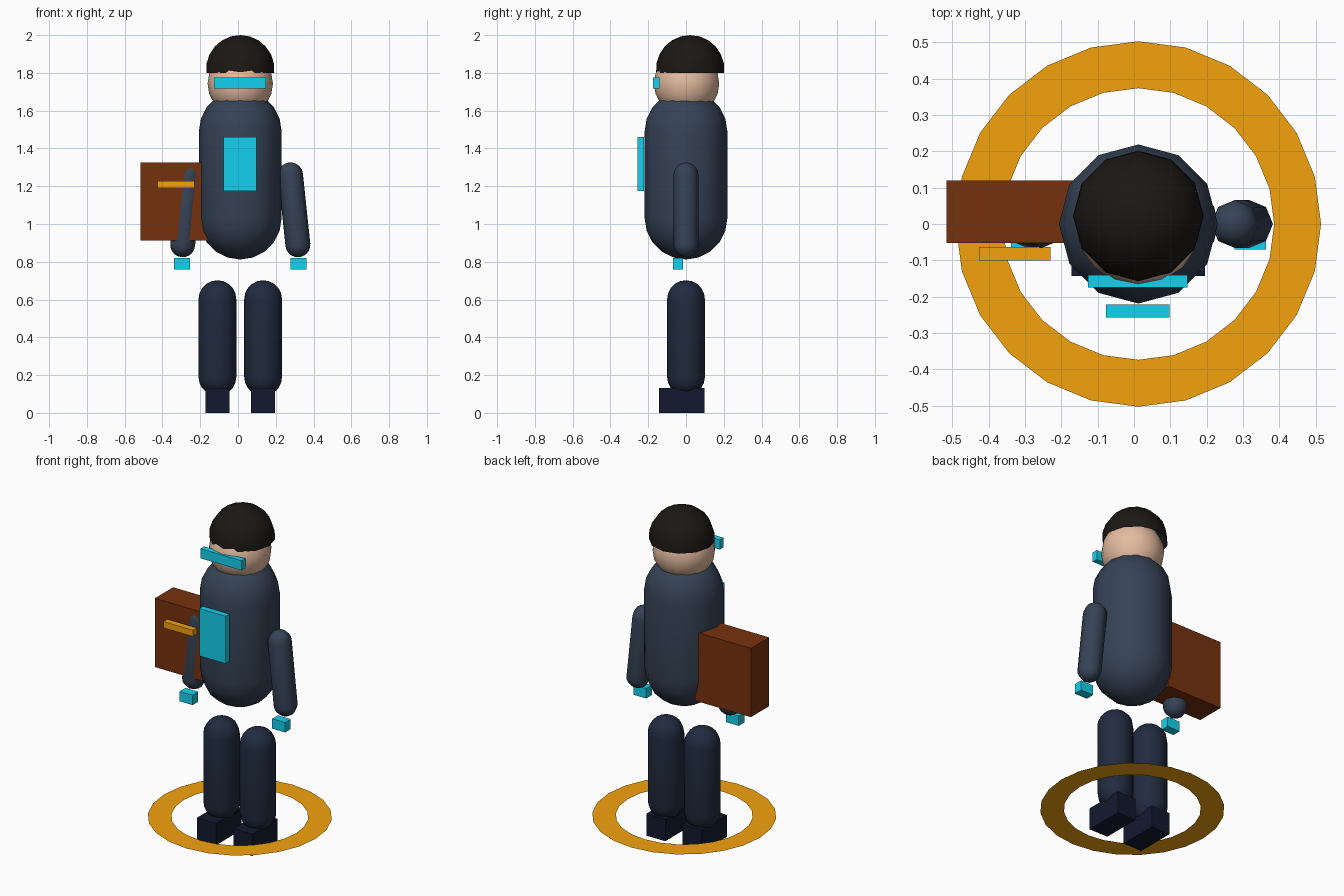
import bpy, bmesh, math
from mathutils import Vector

if "Cube" in bpy.data.objects:
    bpy.data.objects.remove(bpy.data.objects["Cube"])

CX = 0.012  # symmetry plane of the figure


def material(name, rgb):
    m = bpy.data.materials.new(name)
    m.diffuse_color = (*rgb, 1)
    m.use_nodes = True
    m.node_tree.nodes["Principled BSDF"].inputs["Base Color"].default_value = m.diffuse_color
    return m


SUIT = material("suit", (0.036, 0.055, 0.092))
TROUSER = material("trouser", (0.014, 0.024, 0.048))
SHOE = material("shoe", (0.006, 0.01, 0.028))
SKIN = material("skin", (0.78, 0.5, 0.35))
HAIR = material("hair", (0.011, 0.009, 0.007))
CYAN = material("cyan", (0.008, 0.64, 0.86))
LEATHER = material("leather", (0.18, 0.031, 0.004))
GOLD = material("gold", (0.9, 0.36, 0.004))


def finish(name, bm, mat, smooth=False):
    bmesh.ops.recalc_face_normals(bm, faces=bm.faces)
    me = bpy.data.meshes.new(name)
    bm.to_mesh(me)
    bm.free()
    ob = bpy.data.objects.new(name, me)
    bpy.context.collection.objects.link(ob)
    me.materials.append(mat)
    if smooth:
        bpy.ops.object.select_all(action='DESELECT')
        ob.select_set(True)
        bpy.context.view_layer.objects.active = ob
        bpy.ops.object.shade_smooth_by_angle(angle=math.radians(50))
    return ob


def box(name, x, y, z, mat):
    """Box from (min, max) pairs."""
    bm = bmesh.new()
    bmesh.ops.create_cube(bm, size=1)
    for v in bm.verts:
        v.co = [(a + b) / 2 + c * (b - a) for (a, b), c in zip((x, y, z), v.co)]
    return finish(name, bm, mat)


def lathe(name, profile, segs, mat, origin=(0, 0, 0), axis=(0, 0, 1)):
    """Revolve (radius, height) points; zero radius makes a pole."""
    bm = bmesh.new()
    rot = Vector((0, 0, 1)).rotation_difference(Vector(axis))
    rings = []
    for r, h in profile:
        n = segs if r > 1e-5 else 1
        rings.append([bm.verts.new(Vector(origin) + rot @ Vector(
            (r * math.cos(math.tau * i / segs), r * math.sin(math.tau * i / segs), h)))
            for i in range(n)])
    for a, b in zip(rings, rings[1:]):
        for i in range(segs):
            j = (i + 1) % segs
            quad = [a[i % len(a)], a[j % len(a)], b[j % len(b)], b[i % len(b)]]
            bm.faces.new(list(dict.fromkeys(quad)))
    return finish(name, bm, mat, True)


def arc(r, h, a0, a1, n):
    angles = [math.radians(a0 + (a1 - a0) * k / n) for k in range(n + 1)]
    return [(r * math.cos(a), h + r * math.sin(a)) for a in angles]


def capsule(name, p0, p1, r, segs, mat):
    d = Vector(p1) - Vector(p0)
    profile = arc(r, 0, -90, 0, 5) + arc(r, d.length, 0, 90, 5)
    return lathe(name, profile, segs, mat, p0, d)


# Torso, head and open hair cap
capsule("torso", (CX, 0, 1.031), (CX, 0, 1.49), 0.219, 12, SUIT)
lathe("head", arc(0.173, 0, -90, 90, 10), 16, SKIN, (CX, 0.003, 1.743))
lathe("hair", arc(0.181, 0, -6, 90, 6), 12, HAIR, (CX, 0.022, 1.819))

# Visor and chest panel
box("visor", (-0.127, 0.147), (-0.175, -0.14), (1.717, 1.775), CYAN)
box("chest_panel", (-0.077, 0.098), (-0.258, -0.222), (1.175, 1.46), CYAN)

# Paired limbs
for s, side in ((-1, "right"), (1, "left")):
    x = CX + s * 0.121
    capsule(side + "_leg", (x, 0, 0.19), (x, 0, 0.602), 0.1, 12, TROUSER)
    box(side + "_shoe", (x - 0.063, x + 0.063), (-0.143, 0.097), (0, 0.132), SHOE)
    capsule(side + "_arm", (CX + s * 0.305, 0, 0.89), (CX + s * 0.266, 0, 1.26),
            0.066, 8, SUIT)
    x = CX + s * 0.308
    box(side + "_hand_light", (x - 0.043, x + 0.043), (-0.07, -0.017), (0.76, 0.82), CYAN)

# Case with handle
box("case", (-0.516, -0.143), (-0.053, 0.12), (0.912, 1.326), LEATHER)
box("case_handle", (-0.427, -0.23), (-0.1, -0.063), (1.19, 1.228), GOLD)

# Flat ring floating at ankle height
bm = bmesh.new()
loops = [[bm.verts.new((CX + r * math.cos(math.tau * i / 24), r * math.sin(math.tau * i / 24), 0.133))
          for i in range(24)] for r in (0.374, 0.503)]
for i in range(24):
    j = (i + 1) % 24
    bm.faces.new((loops[0][i], loops[1][i], loops[1][j], loops[0][j]))
finish("ankle_ring", bm, GOLD)
